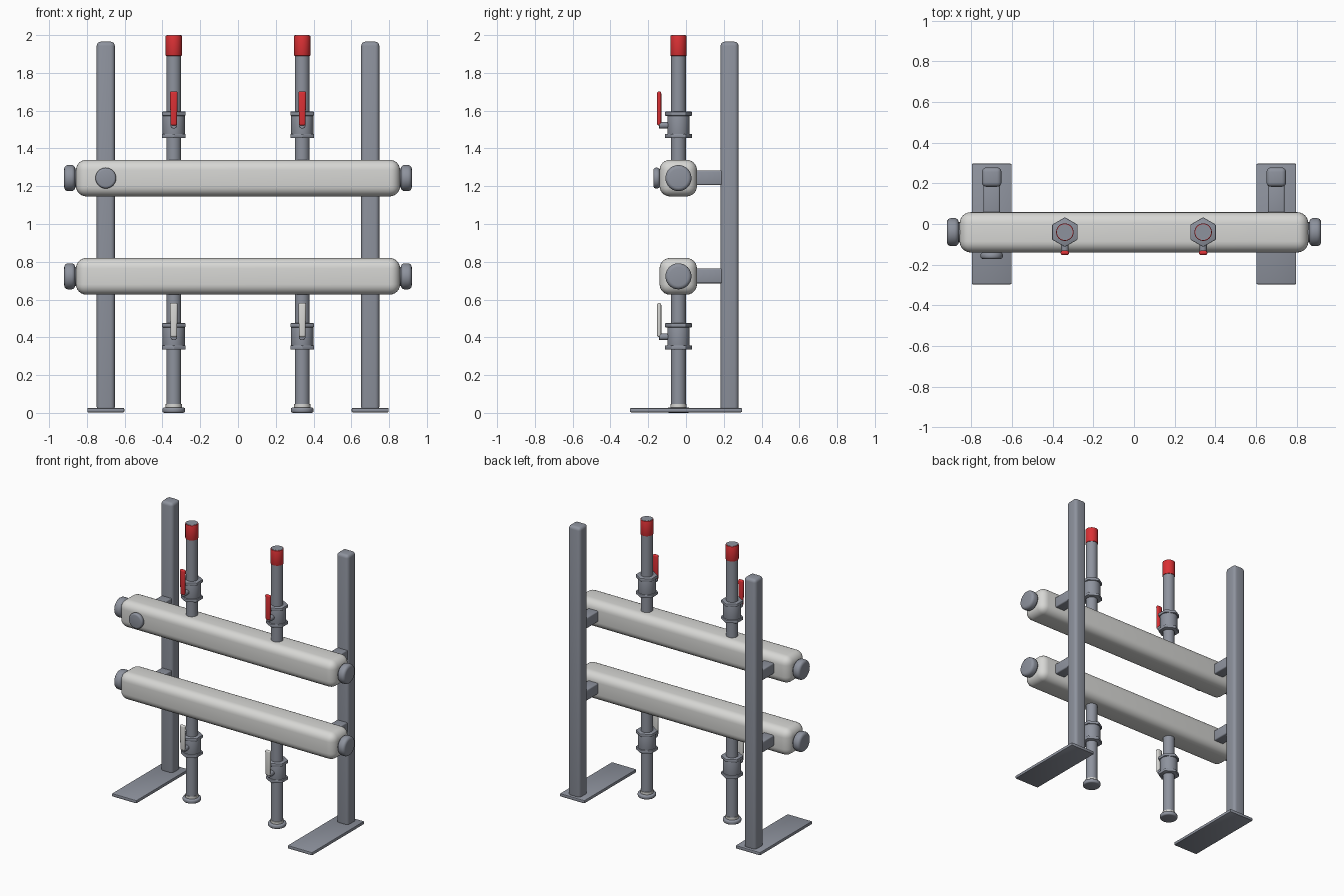
import bpy, math
from mathutils import Vector

if "Cube" in bpy.data.objects:
    bpy.data.objects.remove(bpy.data.objects["Cube"])


def material(name, rgb):
    m = bpy.data.materials.new(name)
    m.diffuse_color = (*rgb, 1)
    m.use_nodes = True
    m.node_tree.nodes["Principled BSDF"].inputs["Base Color"].default_value = m.diffuse_color
    return m


STEEL = material("steel grey", (0.27, 0.29, 0.34))
WHITE = material("off white", (0.68, 0.68, 0.66))
RED = material("valve red", (0.70, 0.03, 0.035))


def finish(ob, name, mat, bevel, segments, angle=40):
    ob.name = name
    ob.data.materials.append(mat)
    if bevel:
        b = ob.modifiers.new("rounding", 'BEVEL')
        b.width, b.segments = bevel, segments
        b.limit_method, b.angle_limit = 'ANGLE', math.radians(35)
        bpy.ops.object.modifier_apply(modifier=b.name)
    bpy.ops.object.shade_smooth_by_angle(angle=math.radians(angle))
    return ob


def box(name, lo, hi, mat, bevel=0.0, segments=4):
    lo, hi = Vector(lo), Vector(hi)
    bpy.ops.mesh.primitive_cube_add(size=1, location=(lo + hi) / 2)
    ob = bpy.context.object
    ob.scale = hi - lo
    bpy.ops.object.transform_apply(location=False, rotation=False, scale=True)
    return finish(ob, name, mat, bevel, segments)


def rod(name, a, b, r, mat, bevel=0.0, sides=32, segments=3):
    a, b = Vector(a), Vector(b)
    d = b - a
    bpy.ops.mesh.primitive_cylinder_add(vertices=sides, radius=r, depth=d.length,
                                        location=(a + b) / 2)
    ob = bpy.context.object
    ob.rotation_euler = d.to_track_quat('Z', 'Y').to_euler()
    return finish(ob, name, mat, bevel, segments)


PIPE_Y = -0.04
MANIFOLDS = {"upper": 1.243, "lower": 0.723}


def valve(tag, x, z, handle_mat):
    # body between two hexagonal nuts, stem and lever facing forward
    rod(tag + "_valve_body", (x, PIPE_Y, z + 0.01), (x, PIPE_Y, z + 0.13), 0.059, STEEL, 0.008)
    for i, h in enumerate((0.0, 0.118)):
        rod(f"{tag}_valve_nut_{i}", (x, PIPE_Y, z + h), (x, PIPE_Y, z + h + 0.022),
            0.073, STEEL, 0.004, 6, 2)
    rod(tag + "_valve_stem", (x, PIPE_Y - 0.04, z + 0.068), (x, -0.142, z + 0.068), 0.018, STEEL, 0.003, 20)
    lever = box(tag + "_valve_lever", (x - 0.021, -0.153, z + 0.066),
                (x + 0.021, -0.131, z + 0.247), handle_mat, 0.0105)
    # lever narrows toward the stem
    for v in lever.data.vertices:
        if v.co.z < 0:
            v.co.x *= 0.8


# posts with foot plates and brackets
for side, s in (("left", -1), ("right", 1)):
    cx = 0.70 * s
    box(side + "_foot_plate", (cx - 0.098, -0.297, 0.003), (cx + 0.098, 0.297, 0.026), STEEL, 0.006, 2)
    box(side + "_post", (cx - 0.048, 0.183, 0.01), (cx + 0.048, 0.278, 1.965), STEEL, 0.022)
    for level, z in MANIFOLDS.items():
        box(f"{side}_{level}_bracket", (cx - 0.04, 0.03, z - 0.037),
            (cx + 0.04, 0.20, z + 0.041), STEEL, 0.008, 3)

# manifolds with rounded end plugs
for level, z in MANIFOLDS.items():
    box(level + "_manifold", (-0.858, -0.14, z - 0.097), (0.858, 0.058, z + 0.097), WHITE, 0.055, 6)
    for side, s in (("left", -1), ("right", 1)):
        rod(f"{level}_{side}_plug_neck", (0.84 * s, PIPE_Y, z), (0.88 * s, PIPE_Y, z), 0.05, STEEL)
        rod(f"{level}_{side}_end_plug", (0.862 * s, PIPE_Y, z), (0.92 * s, PIPE_Y, z),
            0.069, STEEL, 0.02, 32, 4)

# front plug on the upper manifold
rod("front_plug", (-0.70, -0.14, 1.243), (-0.70, -0.172, 1.243), 0.055, STEEL, 0.012)
rod("front_plug_neck", (-0.70, -0.10, 1.243), (-0.70, -0.15, 1.243), 0.042, STEEL)

# vertical pipes, valves and end caps
for side, x in (("left", -0.34), ("right", 0.34)):
    rod(side + "_upper_pipe", (x, PIPE_Y, 1.30), (x, PIPE_Y, 1.999), 0.039, STEEL)
    rod(side + "_upper_cap", (x, PIPE_Y, 1.89), (x, PIPE_Y, 1.998), 0.043, RED, 0.003, 32, 2)
    rod(side + "_upper_cap_centre", (x, PIPE_Y, 1.99), (x, PIPE_Y, 2.0), 0.037, STEEL)
    rod(side + "_lower_pipe", (x, PIPE_Y, 0.043), (x, PIPE_Y, 0.66), 0.039, STEEL)
    rod(side + "_lower_cap", (x, PIPE_Y, 0.0), (x, PIPE_Y, 0.029), 0.06, STEEL, 0.010)
    rod(side + "_lower_collar", (x, PIPE_Y, 0.02), (x, PIPE_Y, 0.046), 0.043, WHITE)
    valve(side + "_upper", x, 1.455, RED)
    valve(side + "_lower", x, 0.335, WHITE)
